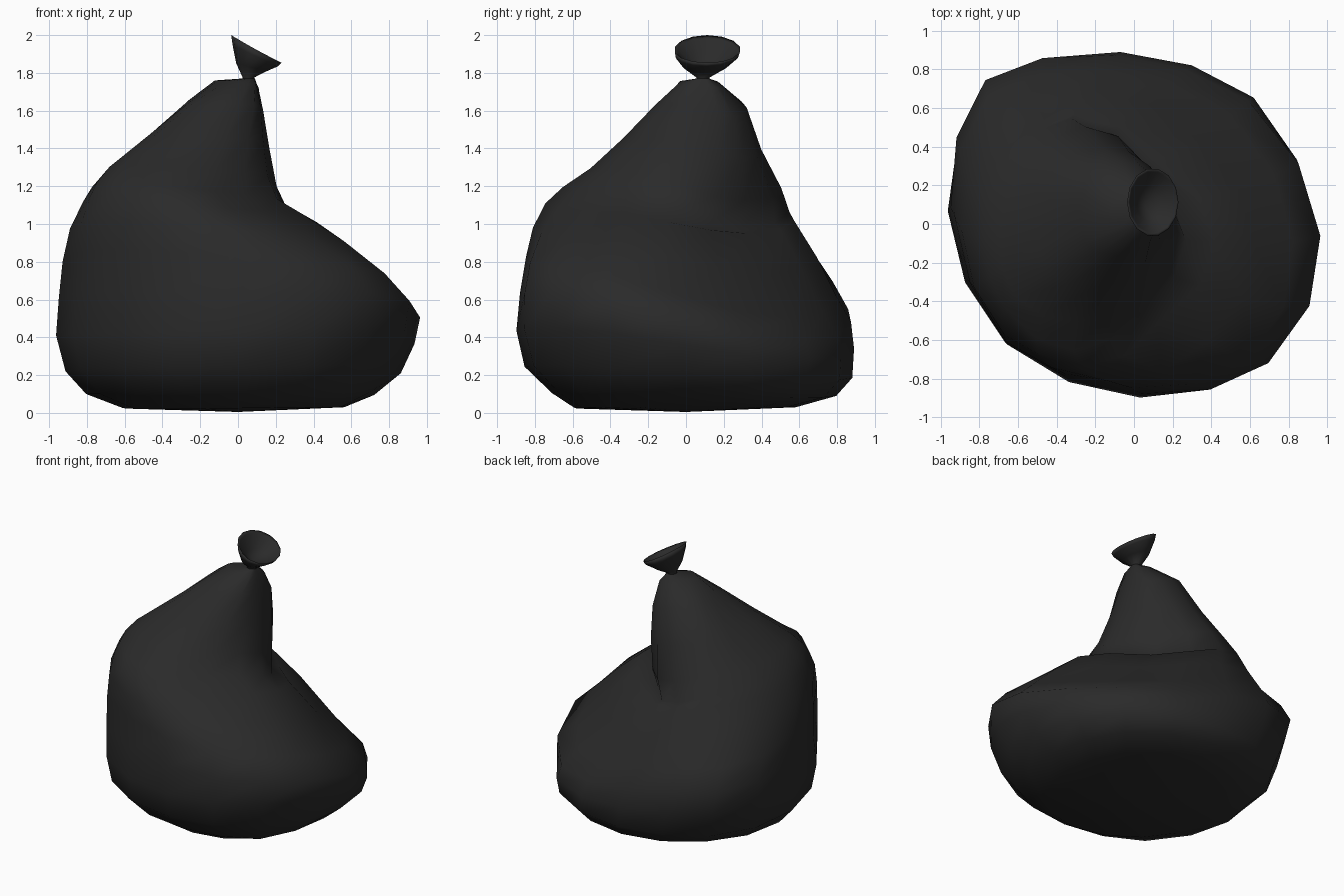
import bpy, bmesh, math

if "Cube" in bpy.data.objects:
    bpy.data.objects.remove(bpy.data.objects["Cube"])

mat = bpy.data.materials.new("black plastic")
mat.diffuse_color = (0.023, 0.023, 0.023, 1)
mat.use_nodes = True
mat.node_tree.nodes["Principled BSDF"].inputs["Base Color"].default_value = mat.diffuse_color
S = math.sqrt(0.5)


def loft(name, rings, cap_start, cap_end):
    """Skin a list of equal-length closed rings."""
    bm = bmesh.new()
    loops = [[bm.verts.new(p) for p in r] for r in rings]
    n = len(loops[0])
    for a, b in zip(loops, loops[1:]):
        for i in range(n):
            j = (i + 1) % n
            bm.faces.new((a[i], a[j], b[j], b[i]))
    for ring, centre in ((loops[0], cap_start), (loops[-1], cap_end)):
        if centre:
            c = bm.verts.new(centre)
            for i in range(n):
                bm.faces.new((ring[i], ring[(i + 1) % n], c))
    bmesh.ops.recalc_face_normals(bm, faces=bm.faces)
    for f in bm.faces:
        f.smooth = True
    me = bpy.data.meshes.new(name)
    bm.to_mesh(me)
    bm.free()
    me.materials.append(mat)
    ob = bpy.data.objects.new(name, me)
    bpy.context.collection.objects.link(ob)
    return ob


def sack_ring(row, bulge, n=16):
    """Ring from (reach, height) at front-left, back-right, front-right, back-left,
    with extra bulge towards +x, +y, -x, -y."""
    (r0, z0), (r1, z1), (r2, z2), (r3, z3) = row
    pts = []
    for i in range(n):
        t = math.tau * i / n
        c, s = math.cos(t), math.sin(t)
        u = (r1 - r0) / 2 + (r1 + r0) / 2 * c
        v = (r3 - r2) / 2 + (r3 + r2) / 2 * s
        z = (z1 if c > 0 else z0) * c * c + (z3 if s > 0 else z2) * s * s
        x, y = (u - v) * S, (u + v) * S
        for k, amount in enumerate(bulge):
            a = math.pi / 2 * k
            w = math.cos(t + math.pi / 4 - a)
            if w > S:
                w = 2 * w * w - 1
                x += math.cos(a) * w * amount
                y += math.sin(a) * w * amount
        pts.append((x, y, z))
    return pts


# Slumped sack: high shoulder at front-left, folded low at back-right
profile = [
    ((.56, .02), (.58, .03), (.62, .03), (.62, .03)),
    ((.75, .10), (.78, .08), (.80, .11), (.82, .10)),
    ((.87, .24), (.88, .17), (.91, .25), (.95, .20)),
    ((.905, .42), (.90, .28), (.98, .45), (1.03, .40)),
    ((.905, .64), (.87, .38), (1.0, .63), (1.07, .58)),
    ((.90, .87), (.75, .50), (.92, .78), (1.0, .73)),
    ((.88, 1.02), (.54, .73), (.70, .94), (.84, .93)),
    ((.83, 1.15), (.31, .95), (.45, 1.07), (.74, 1.09)),
    ((.78, 1.23), (.22, .97), (.34, 1.16), (.68, 1.16)),
    ((.70, 1.31), (.26, 1.12), (.27, 1.28), (.61, 1.26)),
    ((.49, 1.46), (.27, 1.35), (.19, 1.45), (.49, 1.44)),
    ((.25, 1.63), (.25, 1.57), (.12, 1.63), (.33, 1.66)),
    ((.05, 1.76), (.19, 1.72), (.06, 1.74), (.13, 1.76)),
]
bulges = [
    (-.04, -.02, .02, 0), (-.07, -.01, .02, -.06), (-.03, -.04, 0, -.03),
    (0, -.08, -.01, -.04), (.04, -.10, -.05, -.07), (.01, -.07, -.045, -.07),
    (.05, .02, -.02, 0), (.12, .07, -.05, .08), (.08, .12, -.05, .07),
    (.02, .08, -.04, .01), (-.01, .01, -.05, 0), (-.03, .01, -.04, 0),
    (-.03, 0, .04, 0),
]
neck = [(.055 + .035 * math.cos(math.tau * (i + 2) / 16),
         .09 + .035 * math.sin(math.tau * (i + 2) / 16), 1.77) for i in range(16)]
loft("sack", [sack_ring(r, b) for r, b in zip(profile, bulges)] + [neck],
     (0, 0, 0.005), None)


# Flared tied-off mouth, tilted towards +x and hollow
def mouth_ring(cx, cy, rx, ry, z, dz, wave=0.0, n=14):
    return [(cx + rx * math.cos(t), cy + ry * math.sin(t),
             z - dz * math.cos(t) + wave * math.cos(2 * t))
            for t in (math.tau * i / n for i in range(n))]


loft("tied_mouth", [
    mouth_ring(.055, .09, .040, .040, 1.745, 0),
    mouth_ring(.055, .09, .030, .035, 1.775, 0),
    mouth_ring(.070, .10, .080, .115, 1.830, .022),
    mouth_ring(.092, .11, .120, .168, 1.890, .055),
    mouth_ring(.097, .113, .133, .176, 1.925, .073, .002),
    mouth_ring(.097, .113, .120, .160, 1.912, .068),
    mouth_ring(.080, .105, .065, .090, 1.850, .025),
], None, (.06, .095, 1.82))
